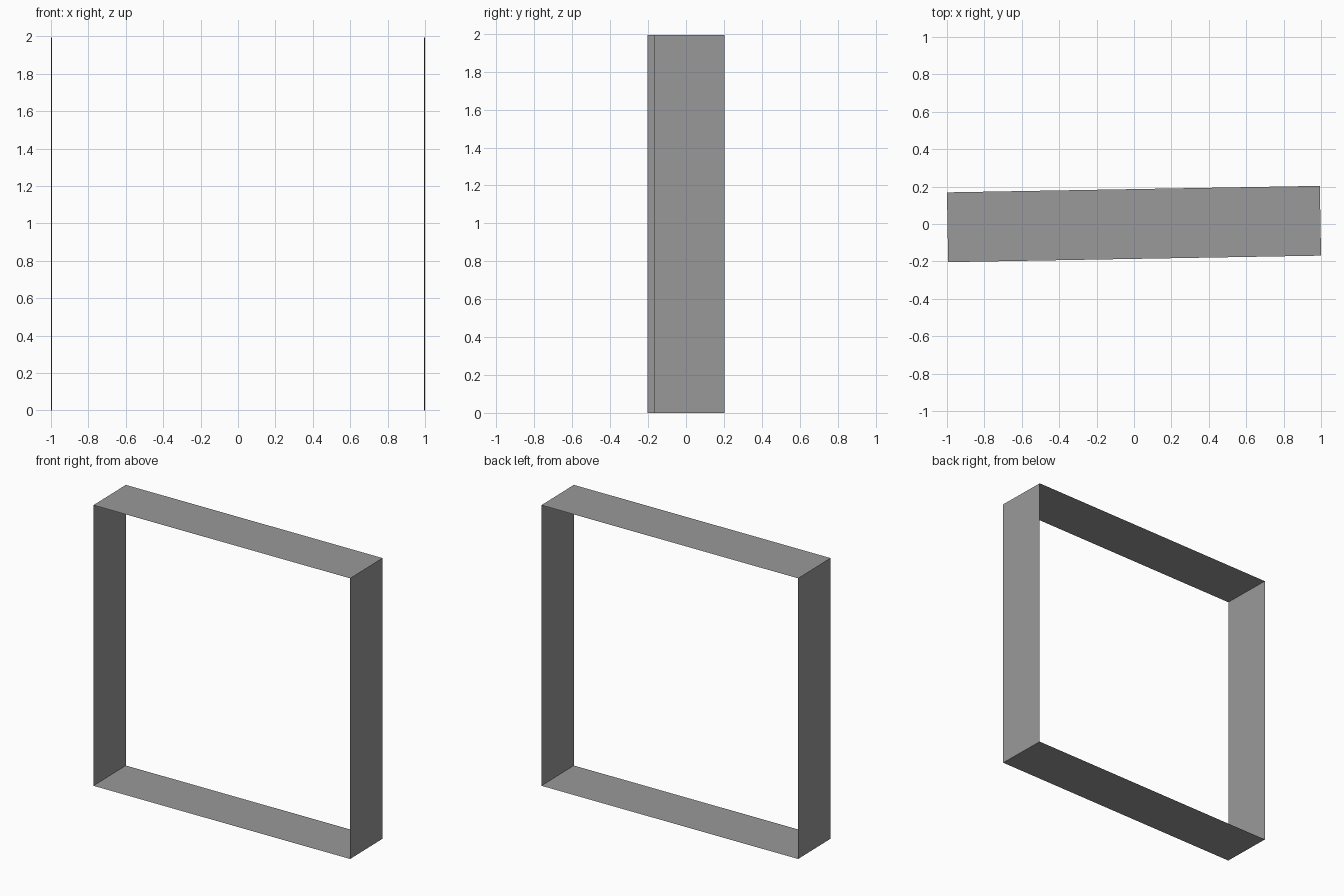
import bpy, bmesh, math
from mathutils import Matrix

if "Cube" in bpy.data.objects:
    bpy.data.objects.remove(bpy.data.objects["Cube"])

SIDE, DEPTH = 1.994, 0.373   # square outline and band depth
TURN = math.radians(1.0)     # slight turn about z

# Square band: a box with open front and back
bm = bmesh.new()
bmesh.ops.create_cube(bm, size=1.0)
open_ends = [f for f in bm.faces if abs(f.normal.y) > 0.9]
bmesh.ops.delete(bm, geom=open_ends, context='FACES_ONLY')
bmesh.ops.scale(bm, vec=(SIDE, DEPTH, SIDE), verts=bm.verts)
bmesh.ops.rotate(bm, cent=(0, 0, 0), matrix=Matrix.Rotation(TURN, 3, 'Z'), verts=bm.verts)
bmesh.ops.translate(bm, vec=(0, 0, SIDE / 2), verts=bm.verts)

mesh = bpy.data.meshes.new("square_frame")
bm.to_mesh(mesh)
bm.free()

# Dark grey surface
grey = bpy.data.materials.new("dark_grey")
grey.diffuse_color = (0.319, 0.319, 0.319, 1)
grey.use_nodes = True
grey.node_tree.nodes["Principled BSDF"].inputs["Base Color"].default_value = grey.diffuse_color
mesh.materials.append(grey)
bpy.context.collection.objects.link(bpy.data.objects.new("square_frame", mesh))
